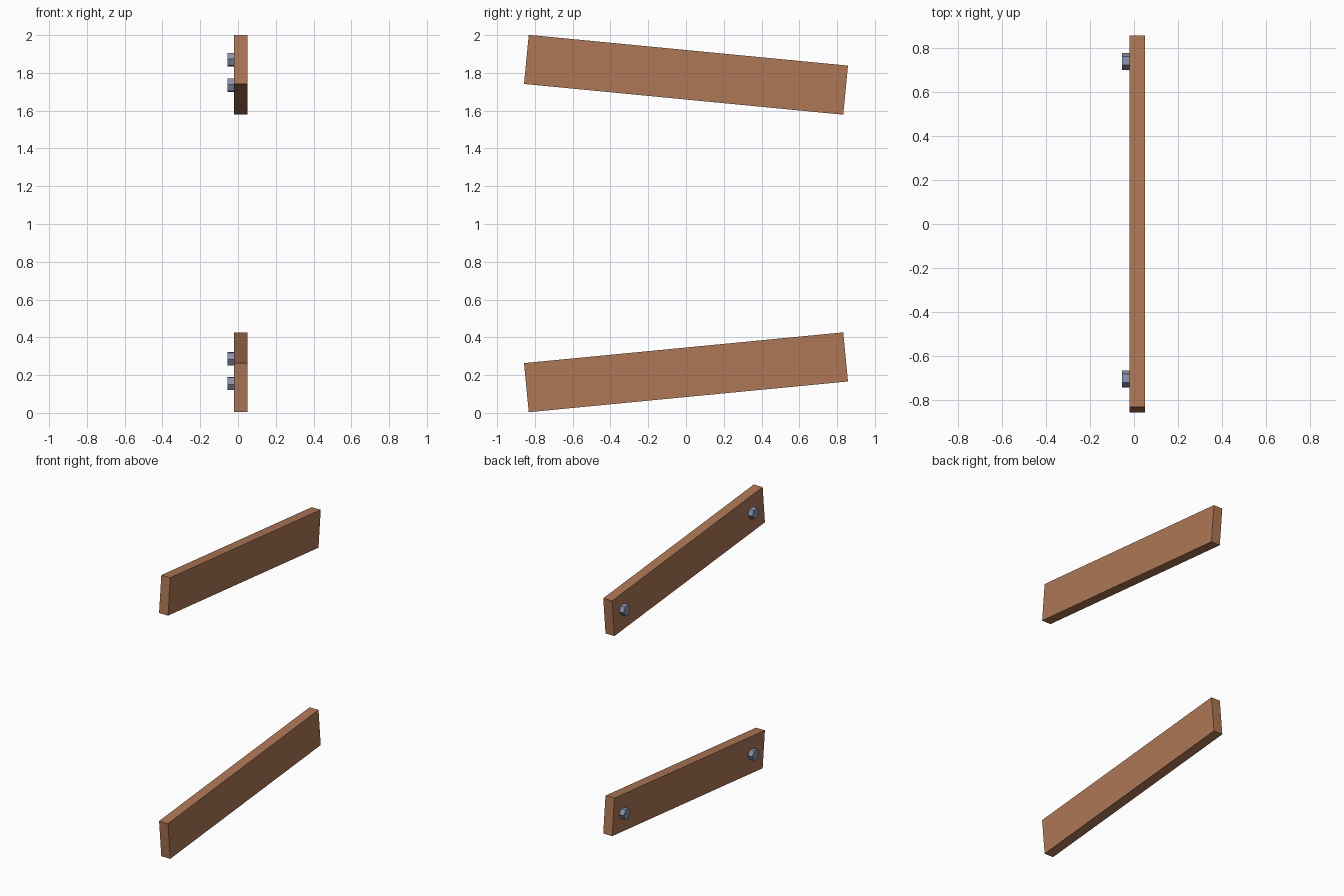
import bpy, math
from mathutils import Matrix, Vector

if "Cube" in bpy.data.objects:
    bpy.data.objects.remove(bpy.data.objects["Cube"])


def material(name, rgb):
    m = bpy.data.materials.new(name)
    m.diffuse_color = (*rgb, 1)
    m.use_nodes = True
    m.node_tree.nodes["Principled BSDF"].inputs["Base Color"].default_value = m.diffuse_color
    return m


wood = material("brown wood", (0.42, 0.185, 0.092))
steel = material("blue grey steel", (0.25, 0.29, 0.42))


# Sloping plank in the y-z plane
def plank(name, z, tilt):
    bpy.ops.mesh.primitive_cube_add(size=1)
    o = bpy.context.object
    o.name = name
    o.data.transform(Matrix.Diagonal((0.07, 1.698, 0.261, 1)))
    o.location = (0.015, 0, z)
    o.rotation_euler = (tilt, 0, 0)
    o.data.materials.append(wood)


# Hexagonal bolt head on the -x side, points along the plank
def bolt(name, y, z, tilt):
    bpy.ops.mesh.primitive_cylinder_add(vertices=6, radius=0.0385, depth=0.04)
    o = bpy.context.object
    o.name = name
    o.data.transform(Matrix.Rotation(math.radians(-90), 4, 'Y'))
    # turn so that two corners lie along y
    o.data.transform(Matrix.Rotation(0, 4, 'X'))
    o.location = (-0.035, y, z)
    o.rotation_euler = (tilt, 0, 0)
    o.data.materials.append(steel)


T = math.radians(5.5)
for name, z, tilt, bolts in (
        ("upper", 1.79, -T, ((-0.705, 1.87), (0.74, 1.735))),
        ("lower", 0.215, T, ((-0.705, 0.155), (0.74, 0.287)))):
    plank(name + "_plank", z, tilt)
    for side, (y, bz) in zip(("front", "back"), bolts):
        bolt(f"{name}_{side}_bolt", y, bz, tilt)
